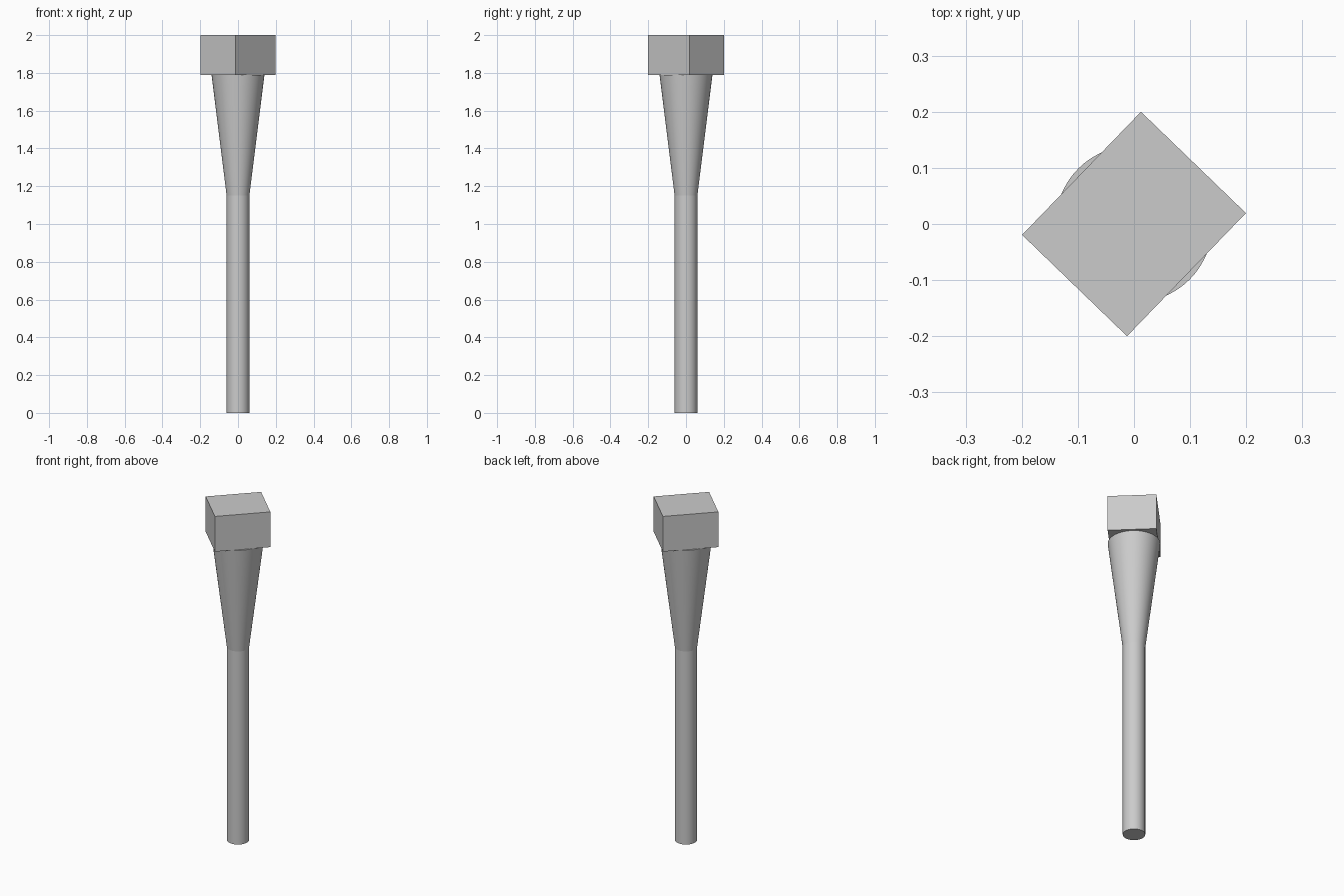
import bpy
import math

cube = bpy.data.objects.get("Cube")
if cube:
    bpy.data.objects.remove(cube, do_unlink=True)

# Single grey finish
grey = bpy.data.materials.new("plain grey")
grey.use_nodes = True
colour = (0.6, 0.6, 0.6, 1)
grey.diffuse_color = colour
grey.node_tree.nodes["Principled BSDF"].inputs["Base Color"].default_value = colour

SHAFT_RADIUS, CONE_RADIUS = 0.06, 0.14
CONE_BASE, HEAD_BASE, TOP = 1.15, 1.79, 2.0


def finish(name):
    obj = bpy.context.object
    obj.name = name
    obj.data.materials.append(grey)
    return obj


def round_part(name, low, high, r_low, r_high):
    bpy.ops.mesh.primitive_cone_add(
        vertices=64, radius1=r_low, radius2=r_high, depth=high - low,
        location=(0, 0, (low + high) / 2))
    bpy.ops.object.shade_smooth_by_angle(angle=math.radians(30))
    return finish(name)


# Straight shaft and flared neck
round_part("shaft", 0, CONE_BASE, SHAFT_RADIUS, SHAFT_RADIUS)
round_part("flared_neck", CONE_BASE, HEAD_BASE, SHAFT_RADIUS, CONE_RADIUS)

# Block head, turned about the shaft
bpy.ops.mesh.primitive_cube_add(
    size=1, location=(0, 0, (HEAD_BASE + TOP) / 2), rotation=(0, 0, math.radians(46)))
head = finish("block_head")
head.scale = (0.305, 0.26, TOP - HEAD_BASE)
